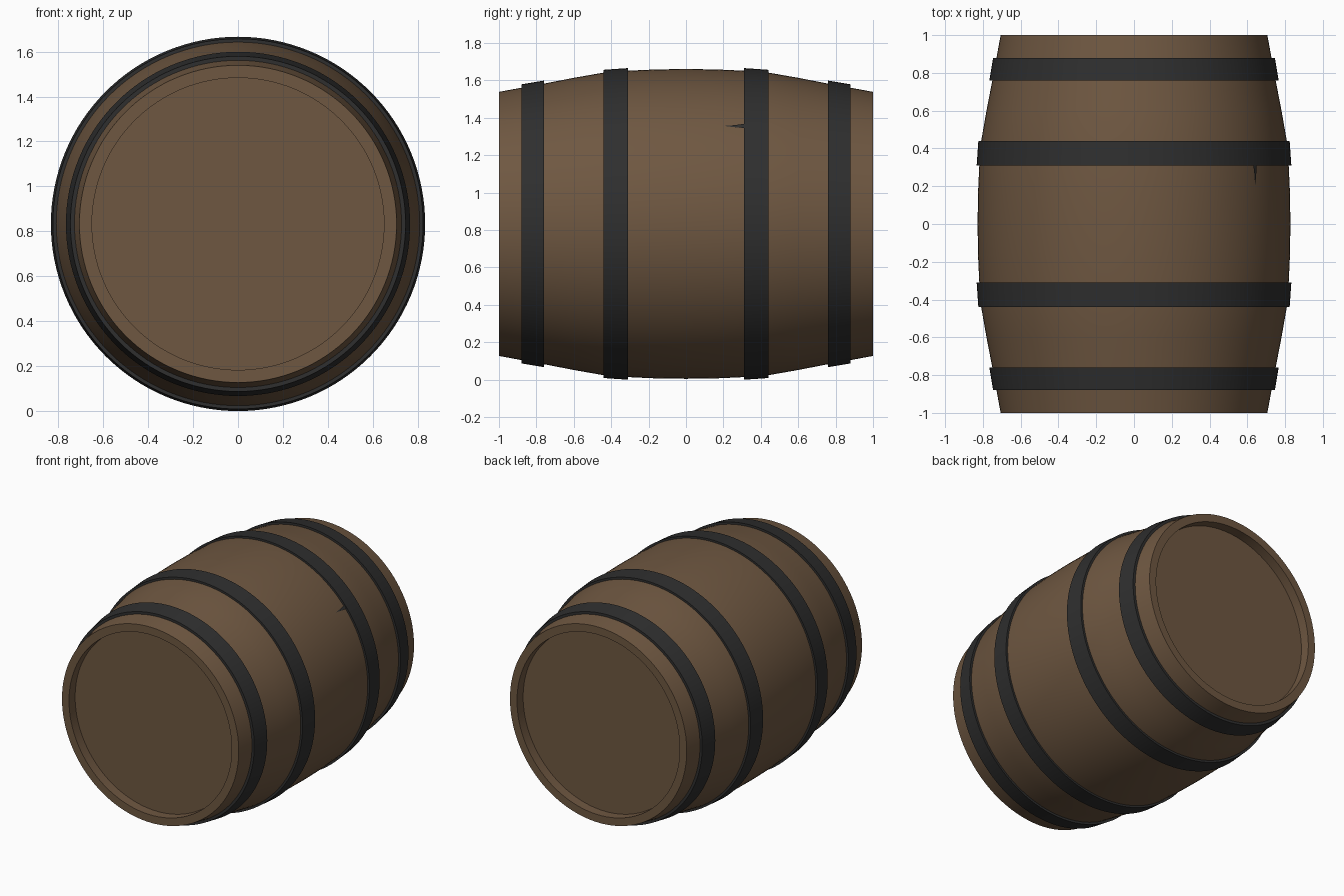
import bpy, bmesh, math

if "Cube" in bpy.data.objects:
    bpy.data.objects.remove(bpy.data.objects["Cube"])

CZ = 0.833      # height of the barrel axis
SIDES = 128


def material(name, rgb):
    m = bpy.data.materials.new(name)
    m.diffuse_color = (*rgb, 1.0)
    m.use_nodes = True
    m.node_tree.nodes["Principled BSDF"].inputs["Base Color"].default_value = m.diffuse_color
    return m


wood = material("brown wood", (0.158, 0.096, 0.053))
iron = material("dark iron", (0.028, 0.028, 0.028))


def finish(bm, name, mat, angle=30):
    bmesh.ops.remove_doubles(bm, verts=bm.verts, dist=1e-6)
    bmesh.ops.recalc_face_normals(bm, faces=bm.faces)
    me = bpy.data.meshes.new(name)
    bm.to_mesh(me)
    bm.free()
    ob = bpy.data.objects.new(name, me)
    bpy.context.collection.objects.link(ob)
    me.materials.append(mat)
    bpy.ops.object.select_all(action='DESELECT')
    bpy.context.view_layer.objects.active = ob
    ob.select_set(True)
    bpy.ops.object.shade_smooth_by_angle(angle=math.radians(angle))
    return ob


def lathe(name, profile, mat, closed=False):
    """Spin a (radius, y) profile about the barrel axis."""
    bm = bmesh.new()
    vs = [bm.verts.new((r, y, CZ)) for r, y in profile]
    es = [bm.edges.new(p) for p in zip(vs, vs[1:])]
    if closed:
        es.append(bm.edges.new((vs[-1], vs[0])))
    bmesh.ops.spin(bm, geom=vs + es, cent=(0, 0, CZ), axis=(0, 1, 0),
                   angle=math.tau, steps=SIDES, use_merge=True)
    return finish(bm, name, mat)


# Bulged stave wall with flat rims and recessed heads
half = [(0.0, 0.93), (0.65, 0.93), (0.65, 1.0), (0.706, 1.0), (0.728, 0.88),
        (0.750, 0.76), (0.781, 0.60), (0.809, 0.44), (0.819, 0.31), (0.826, 0.16)]
lathe("barrel_body", half + [(0.828, 0.0)] + [(r, -y) for r, y in reversed(half)], wood)

# Two pairs of iron hoops
for label, y0, y1, r0, r1 in (("end", 0.88, 0.76, 0.746, 0.766),
                              ("middle", 0.44, 0.31, 0.824, 0.833)):
    for side, s in (("front", -1), ("back", 1)):
        lathe(f"{label}_hoop_{side}",
              [(r0, s * y0), (r1, s * y1), (r1 - 0.035, s * y1), (r0 - 0.035, s * y0)],
              iron, closed=True)

# Small dark crack on the right side
bm = bmesh.new()
pts = []
for y, z in ((0.20, 1.357), (0.26, 1.350), (0.31, 1.346), (0.31, 1.368), (0.26, 1.361)):
    r = 0.828
    pts.append(bm.verts.new((math.sqrt(r * r - (z - CZ) ** 2), y, z)))
bm.faces.new(pts)
finish(bm, "side_crack", iron)
